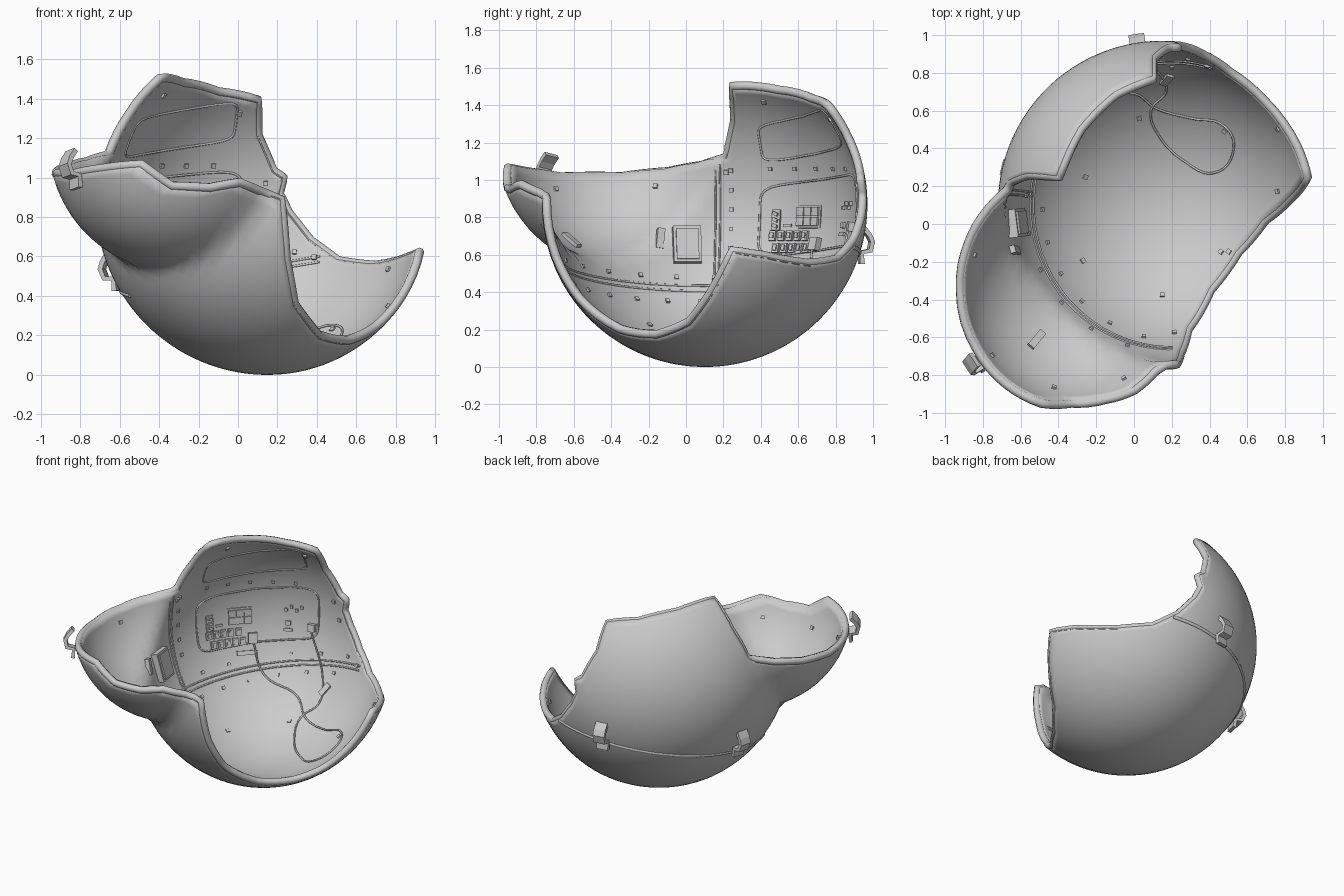
import bpy, bmesh, math
from mathutils import Vector, Matrix

if "Cube" in bpy.data.objects:
    bpy.data.objects.remove(bpy.data.objects["Cube"])

CENTRE, RADIUS = Vector((0.15, 0.10, 0.87)), 0.87
LOBE_OFFSET, LOBE_RADIUS = Vector((-0.45, -0.45, 0.31)), 0.66
WALL = 0.045

grey = bpy.data.materials.new("light_grey")
grey.use_nodes = True
colour = (0.6, 0.6, 0.6, 1)
grey.diffuse_color = colour
grey.node_tree.nodes["Principled BSDF"].inputs["Base Color"].default_value = colour


# Helpers: surface of the two merged bubbles, measured from the main centre
def reach(d):
    along = d.dot(LOBE_OFFSET)
    inside = along ** 2 - LOBE_OFFSET.length_squared + LOBE_RADIUS ** 2
    lobe = along + math.sqrt(inside) if inside > 0 else 0
    main = RADIUS - 0.03 * max(0, d.x) ** 2
    gap = main - lobe
    return (main + lobe + math.sqrt(gap * gap + 0.0003)) / 2


def on_wall(d, depth=0.0):
    d = d.normalized()
    return CENTRE + d * (reach(d) - depth)


def heading(az, h):
    """Direction from an azimuth in degrees and a height above the centre."""
    a = math.radians(az)
    flat = math.sqrt(RADIUS ** 2 - h * h)
    return Vector((flat * math.cos(a), flat * math.sin(a), h)).normalized()


def finish(name, bm, smooth=True):
    mesh = bpy.data.meshes.new(name)
    bm.to_mesh(mesh)
    bm.free()
    mesh.materials.append(grey)
    obj = bpy.data.objects.new(name, mesh)
    bpy.context.collection.objects.link(obj)
    if smooth:
        bpy.ops.object.select_all(action='DESELECT')
        obj.select_set(True)
        bpy.context.view_layer.objects.active = obj
        bpy.ops.object.shade_smooth_by_angle(angle=math.radians(40))
    return obj


def tube(name, points, radius, cyclic=False, kind='POLY'):
    data = bpy.data.curves.new(name, 'CURVE')
    data.dimensions = '3D'
    data.bevel_depth, data.bevel_resolution = radius, 2
    data.use_fill_caps = True
    data.resolution_u = 6
    spline = data.splines.new(kind)
    if kind == 'BEZIER':
        spline.bezier_points.add(len(points) - 1)
        for bp, p in zip(spline.bezier_points, points):
            bp.co = p
            bp.handle_left_type = bp.handle_right_type = 'AUTO'
    else:
        spline.points.add(len(points) - 1)
        for sp, p in zip(spline.points, points):
            sp.co = (*p, 1)
    spline.use_cyclic_u = cyclic
    data.materials.append(grey)
    obj = bpy.data.objects.new(name, data)
    bpy.context.collection.objects.link(obj)


def frame(d, depth, roll=0):
    """Matrix on the wall: x sideways, y up the wall, z outward."""
    spot, out = on_wall(d), d.normalized()
    if reach(out) > RADIUS + 0.03:
        out = (spot - CENTRE - LOBE_OFFSET).normalized()
    side = Vector((0, 0, 1)).cross(out).normalized()
    rot = Matrix((side, out.cross(side), out)).transposed().to_4x4()
    return Matrix.Translation(spot - out * depth) @ rot @ Matrix.Rotation(math.radians(roll), 4, 'Z')


def block(name, az, h, wide, tall, thick, roll=0):
    bm = bmesh.new()
    m = frame(heading(az, h), WALL + thick / 2 - 0.004, roll)
    bmesh.ops.create_cube(bm, size=1, matrix=m @ Matrix.Diagonal((wide, tall, thick, 1)))
    finish(name, bm, False)


# Edge of the opening, from the top corner round the back, floor and lobe
EDGE = [
    (-.40, .25, 1.51), (-.28, .50, 1.48), (-.10, .69, 1.44), (.10, .76, 1.39),
    (.10, .87, 1.22), (.18, .92, 1.03), (.23, .93, 1.0),
    (.21, .94, .92), (.26, .95, .82), (.37, .90, .68), (.52, .82, .57), (.70, .66, .55), (.91, .43, .58),
    (.93, .25, .62), (.82, .13, .40), (.69, .02, .25), (.55, -.15, .18), (.40, -.34, .22),
    (.28, -.54, .38), (.24, -.66, .60), (.22, -.77, .89), (0, -.92, .98), (-.15, -.95, .95),
    (-.35, -.98, .96), (-.50, -.97, 1.07), (-.70, -.87, 1.05), (-.85, -.68, 1.02),
    (-.93, -.35, 1.02), (-.90, -.10, 1.05), (-.78, .08, 1.08), (-.66, .22, 1.13), (-.55, .26, 1.32)]
STEPS, ROWS = 4, 30
rim_dirs = []
for a, b in zip(EDGE, EDGE[1:] + EDGE[:1]):
    for i in range(STEPS):
        rim_dirs.append((Vector(a).lerp(Vector(b), i / STEPS) - CENTRE).normalized())

# Shell: rows fan out from the pole opposite the opening
pole = Vector((-0.5, 0.5, -0.7)).normalized()
bm = bmesh.new()
grid = [[bm.verts.new(on_wall(pole.slerp(d, max(r / ROWS, 1e-6)))) for d in rim_dirs]
        for r in range(ROWS + 1)]
count = len(rim_dirs)
for low, high in zip(grid, grid[1:]):
    for i in range(count):
        j = (i + 1) % count
        bm.faces.new((low[i], low[j], high[j], high[i]))
bmesh.ops.remove_doubles(bm, verts=bm.verts, dist=0.0005)
bm.normal_update()
if sum(f.normal.dot(f.calc_center_median() - CENTRE) for f in bm.faces) < 0:
    bmesh.ops.reverse_faces(bm, faces=bm.faces)
shell = finish("pod_shell", bm)
solid = shell.modifiers.new("wall", 'SOLIDIFY')
solid.thickness, solid.offset = WALL, -1

# Rounded trim around the opening
tube("opening_rim", [on_wall(d, WALL / 2) for d in rim_dirs], 0.024, True)


# Seams inside and outside the hull
def seam_height(az, base=-0.36, lean=0.13, back=0.0):
    a = math.radians(az)
    return base + lean * math.cos(a) + back * math.sin(a)


for lift in (0, 0.03):
    tube("inner_seam", [on_wall(heading(a, seam_height(a) + lift), WALL) for a in range(70, 275, 6)], 0.006)
    tube("upright_seam", [on_wall(heading(176 - lift * 60, -0.48 + 0.054 * i), WALL) for i in range(14)], 0.005)
tube("outer_seam", [on_wall(heading(a, seam_height(a, -0.34, 0.11, 0.08)), 0.004)
                    for a in range(72, 199, 6)], 0.012)


# Rounded outlines of the instrument panel and upper locker, higher at one end
def outline(name, az, h, half_az, half_h, tilt):
    pts = []
    for i in range(48):
        t = math.tau * i / 48
        c, s = math.cos(t), math.sin(t)
        c, s = math.copysign(abs(c) ** 0.3, c), math.copysign(abs(s) ** 0.3, s)
        pts.append(on_wall(heading(az + half_az * c, h + half_h * s - tilt * c), WALL))
    tube(name, pts, 0.006, True)


outline("panel_outline", 129, -0.06, 30, 0.2, 0.04)
outline("locker_outline", 130, 0.39, 27, 0.105, 0.05)

# Instrument panel: screen grid, rows of keys, switches and ports
block("screen_frame", 137, -0.07, 0.18, 0.125, 0.016)
for col in range(3):
    for row in range(2):
        block("screen_cell", 133.2 + 3.8 * col, -0.098 + 0.056 * row, 0.048, 0.048, 0.024)
block("switch_strip", 152, -0.09, 0.05, 0.11, 0.018)
for i in range(3):
    block("switch", 152, -0.125 + 0.035 * i, 0.03, 0.018, 0.032, 20)
block("label_bar", 147, -0.12, 0.05, 0.016, 0.014)
for row, start in enumerate((153, 151)):
    for i in range(5):
        block("key", start - 3.8 * i, -0.18 - 0.07 * row, 0.038, 0.052, 0.022)
        block("key_cap", start - 3.8 * i, -0.18 - 0.07 * row, 0.02, 0.03, 0.03)
block("left_port", 131, -0.23, 0.06, 0.07, 0.04)
block("right_port", 102, -0.13, 0.05, 0.05, 0.04)
block("gauge", 114, -0.12, 0.035, 0.03, 0.02)
block("gauge_bar", 114, -0.17, 0.06, 0.02, 0.016)
for i in range(4):
    block("knob", 115 - 2.5 * i, -0.02 + 0.025 * (i % 2), 0.02, 0.02, 0.02)
block("lower_tray", 134, -0.33, 0.14, 0.03, 0.03)

# Wall case, its handle and the lever in the lobe
block("wall_case", 187, -0.235, 0.15, 0.2, 0.05)
block("case_lid", 187, -0.235, 0.12, 0.17, 0.06)
block("case_handle", 197, -0.19, 0.04, 0.11, 0.03, 10)
block("lobe_lever", 227, -0.2, 0.04, 0.12, 0.025)

# Small studs beside the seams, under the edge and over the floor
for az in range(80, 272, 16):
    block("seam_stud", az, seam_height(az) + 0.075, 0.022, 0.022, 0.014)
    block("seam_stud", az + 6, seam_height(az) - 0.06, 0.022, 0.022, 0.014)
for i in range(5):
    block("upright_stud", 170, -0.25 + 0.11 * i, 0.022, 0.022, 0.014)
    block("panel_stud", 154 - 11 * i, 0.2, 0.022, 0.022, 0.014)
for i in range(6):
    block("floor_stud", 50 + 55 * i, -0.68 - 0.03 * (i % 3), 0.025, 0.025, 0.012)
for d in rim_dirs[2::9]:
    bm = bmesh.new()
    bmesh.ops.create_cube(bm, size=0.024, matrix=frame(pole.slerp(d, 0.93), WALL))
    finish("edge_stud", bm, False)

# Loose cable looping over the floor between the two ports
path = [(-.25, .66), (0, .69), (.12, .61), (.30, .56), (.48, .52), (.53, .40), (.42, .27),
        (.27, .33), (.13, .47), (.09, .60), (.17, .70), (.13, .80)]
cable = [on_wall(heading(131, -0.25), WALL + 0.03)]
for x, y in path:
    dx, dy = x - CENTRE.x, y - CENTRE.y
    cable.append(on_wall(Vector((dx, dy, -math.sqrt(0.67 - dx * dx - dy * dy))), WALL + 0.006))
cable.append(on_wall(heading(102, -0.15), WALL + 0.03))
tube("cable", cable, 0.006, kind='BEZIER')
block("cable_tag", 88, -0.51, 0.04, 0.09, 0.02, 25)

# Bent clips on the outside
BEND = [(-.01, .09), (.03, .06), (.055, .03), (.055, -.02), (.012, -.04), (.03, -.10)]


def clip(name, d, roll=0):
    m = frame(d, 0, roll)
    bm = bmesh.new()
    rows = [[bm.verts.new(m @ Vector((s * 0.042, up, out))) for s in (-1, 1)] for out, up in BEND]
    for a, b in zip(rows, rows[1:]):
        bm.faces.new((a[0], a[1], b[1], b[0]))
    obj = finish(name, bm, False)
    mod = obj.modifiers.new("sheet", 'SOLIDIFY')
    mod.thickness, mod.offset = 0.025, 0


clip("back_clip", Vector((-0.13, 0.85, -0.22)))
clip("side_clip", Vector((-0.80, 0.19, -0.35)))
clip("lobe_clip", Vector((-1.0, -0.85, 0.18)), 12)
